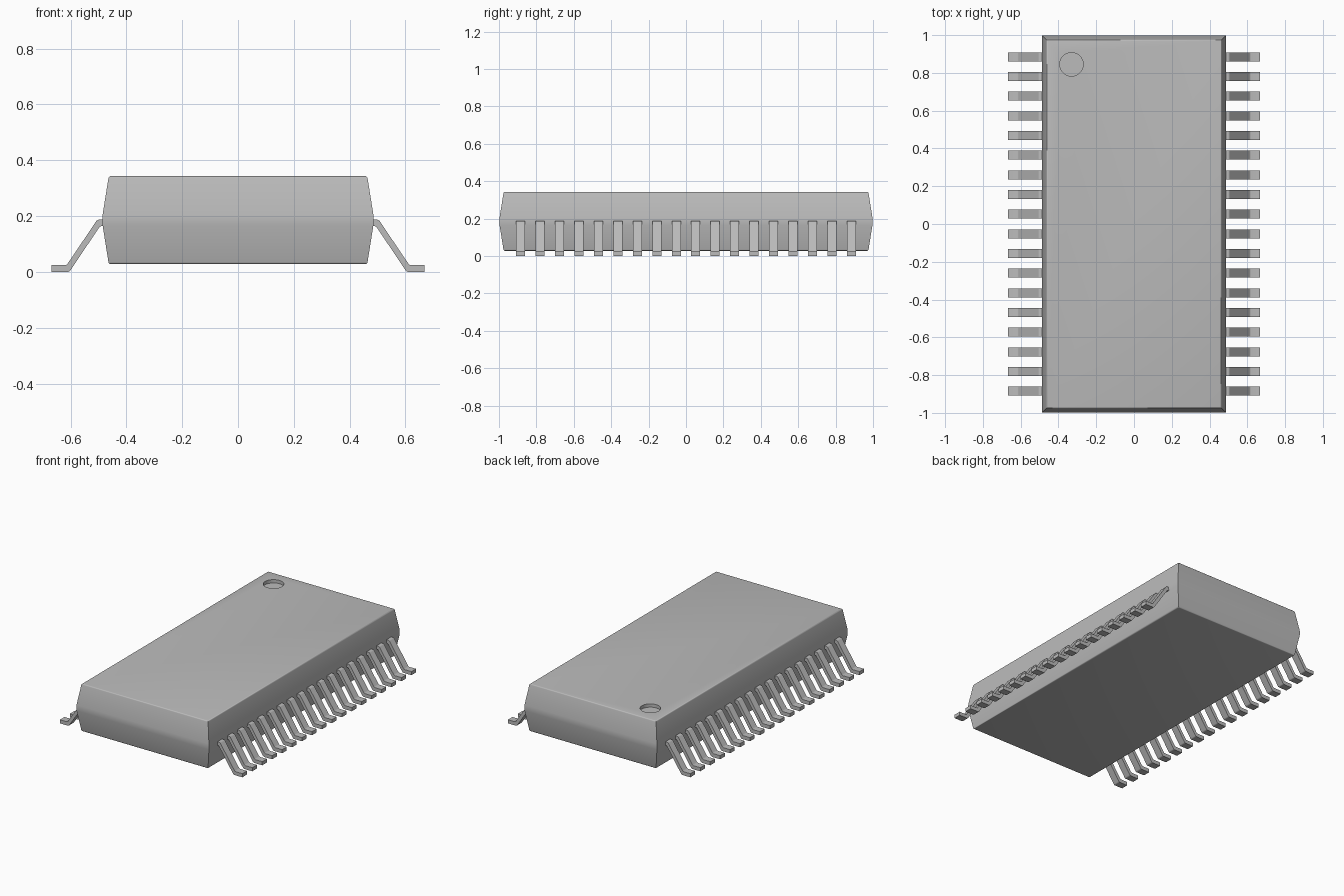
import bpy, bmesh
from mathutils import Matrix

cube = bpy.data.objects.get("Cube")
if cube:
    bpy.data.objects.remove(cube, do_unlink=True)

grey = bpy.data.materials.new("light_grey")
grey.use_nodes = True
colour = (0.5, 0.5, 0.5, 1)
grey.diffuse_color = colour
grey.node_tree.nodes["Principled BSDF"].inputs["Base Color"].default_value = colour


def finish(name, bm):
    """Turn a bmesh into a named object with the grey material."""
    bmesh.ops.recalc_face_normals(bm, faces=bm.faces)
    mesh = bpy.data.meshes.new(name)
    bm.to_mesh(mesh)
    bm.free()
    mesh.materials.append(grey)
    obj = bpy.data.objects.new(name, mesh)
    bpy.context.collection.objects.link(obj)
    return obj


def smooth(obj):
    bpy.ops.object.select_all(action="DESELECT")
    obj.select_set(True)
    bpy.context.view_layer.objects.active = obj
    bpy.ops.object.shade_smooth_by_angle(angle=0.6)


# Package body: three stacked rectangles, widest at the middle
TOP = 0.343
bm = bmesh.new()
rings = []
for hx, hy, z in ((0.463, 0.975, 0.028), (0.488, 1.0, 0.186), (0.463, 0.975, TOP)):
    corners = ((-hx, -hy), (hx, -hy), (hx, hy), (-hx, hy))
    rings.append([bm.verts.new((x, y, z)) for x, y in corners])
for low, high in zip(rings, rings[1:]):
    for i in range(4):
        j = (i + 1) % 4
        bm.faces.new((low[i], low[j], high[j], high[i]))
bm.faces.new(rings[0])
bm.faces.new(rings[2])

# Round the horizontal edges, keep the upright corners crisp
for ring, width in ((rings[0], 0.007), (rings[2], 0.007), (rings[1], 0.02)):
    edges = [bm.edges.get((ring[i], ring[(i + 1) % 4])) for i in range(4)]
    bmesh.ops.bevel(bm, geom=edges, offset=width, segments=3, profile=0.5,
                    affect="EDGES")
body = finish("package_body", bm)

# Round index recess sunk into the top
DEPTH = 0.022
bm = bmesh.new()
bmesh.ops.create_cone(bm, cap_ends=True, segments=48, radius1=0.062, radius2=0.062,
                      depth=2 * DEPTH,
                      matrix=Matrix.Translation((-0.331, 0.845, TOP)))
cutter = finish("recess_cutter", bm)
cutter.hide_render = True
cut = body.modifiers.new("index_recess", "BOOLEAN")
cut.object = cutter
cut.solver = "EXACT"
bpy.context.view_layer.objects.active = body
bpy.ops.object.modifier_apply(modifier=cut.name)
bpy.data.objects.remove(cutter, do_unlink=True)
smooth(body)

# Gull-wing leads: one bent profile swept along y, repeated and mirrored
PROFILE = ((0.45, 0.187), (0.504, 0.187), (0.614, 0.024), (0.668, 0.024),
           (0.668, 0.0), (0.604, 0.0), (0.494, 0.164), (0.45, 0.164))
BENDS = (1, 2, 5, 6)
COUNT, PITCH, WIDTH = 18, 0.1041, 0.048


def add_lead(bm, side, y):
    near, far = ([bm.verts.new((side * x, y + dy, z)) for x, z in PROFILE]
                 for dy in (-WIDTH / 2, WIDTH / 2))
    n = len(PROFILE)
    for i in range(n):
        j = (i + 1) % n
        bm.faces.new((near[i], near[j], far[j], far[i]))
    bm.faces.new(near)
    bm.faces.new(far)
    return [bm.edges.get((near[i], far[i])) for i in BENDS]


for name, side in (("left_leads", 1), ("right_leads", -1)):
    bm = bmesh.new()
    bends = []
    for k in range(COUNT):
        bends += add_lead(bm, side, (k - (COUNT - 1) / 2) * PITCH)
    bmesh.ops.bevel(bm, geom=bends, offset=0.006, segments=3, profile=0.5,
                    affect="EDGES")
    smooth(finish(name, bm))
